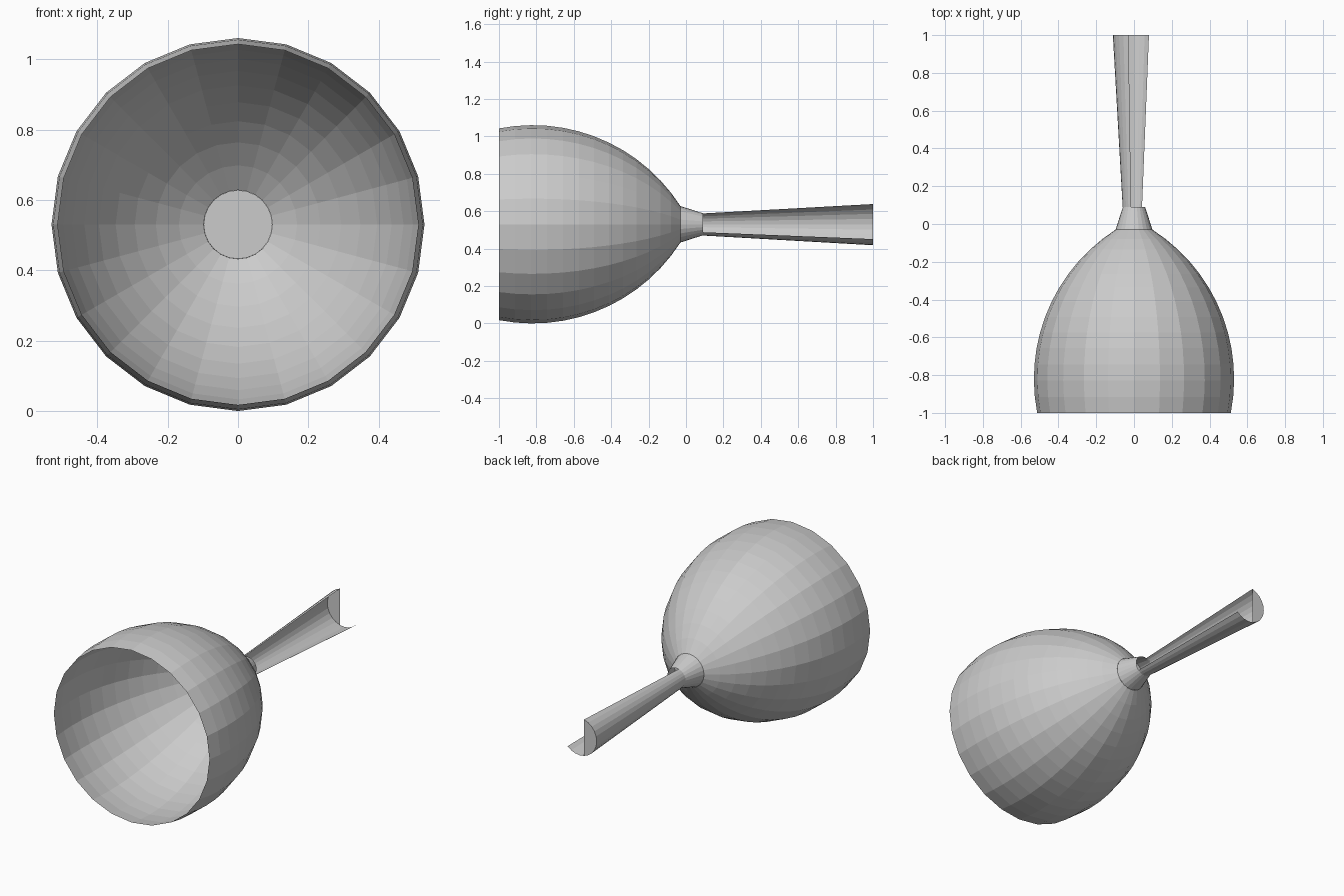
import bpy, bmesh
from math import sin, cos, radians, asin

if "Cube" in bpy.data.objects:
    bpy.data.objects.remove(bpy.data.objects["Cube"])

AXIS_Z = 0.53   # height of the lying glass's axis
SIDES = 24
STEP = 360 // SIDES


def ring_point(radius, y, deg):
    return (radius * cos(radians(deg)), y, AXIS_Z + radius * sin(radians(deg)))


def lathe(name, profile, start=0, end=360, cap_front=False, back_cap_segments=0):
    """Sweep a (radius, y) profile around the y axis from start to end degrees."""
    bm = bmesh.new()
    closed = end - start == 360
    angles = list(range(start, end if closed else end + 1, STEP))
    rings = [[bm.verts.new(ring_point(r, y, a)) for a in angles] for r, y in profile]
    n = len(angles)
    for a, b in zip(rings, rings[1:]):
        for i in range(n if closed else n - 1):
            j = (i + 1) % n
            bm.faces.new((a[i], b[i], b[j], a[j]))
    if cap_front:
        bm.faces.new(rings[0])
    if back_cap_segments:
        bm.faces.new(rings[-1][back_cap_segments::-1])
    mesh = bpy.data.meshes.new(name)
    bm.to_mesh(mesh)
    bm.free()
    obj = bpy.data.objects.new(name, mesh)
    bpy.context.collection.objects.link(obj)
    return obj


# Bowl: a circular-arc profile, open at the rim
ARC, MID_Y, MAX_R, COUNT = 0.938, -0.82, 0.53, 13
t0, t1 = asin((-1 - MID_Y) / ARC), asin((-0.03 - MID_Y) / ARC)
bowl_profile = []
for k in range(COUNT + 1):
    t = t0 + (t1 - t0) * k / COUNT
    bowl_profile.append((MAX_R - ARC * (1 - cos(t)), MID_Y + ARC * sin(t)))
lathe("bowl", bowl_profile)

# Collar between bowl and stem, closed at the bottom of the bowl
lathe("collar", [(0.0975, -0.03), (0.059, 0.09)], cap_front=True)

# Broken stem: part of a flaring tube with a partial end face
lathe("broken_stem", [(0.06, 0.09), (0.112, 1.0)], start=105, end=315,
      back_cap_segments=10)
